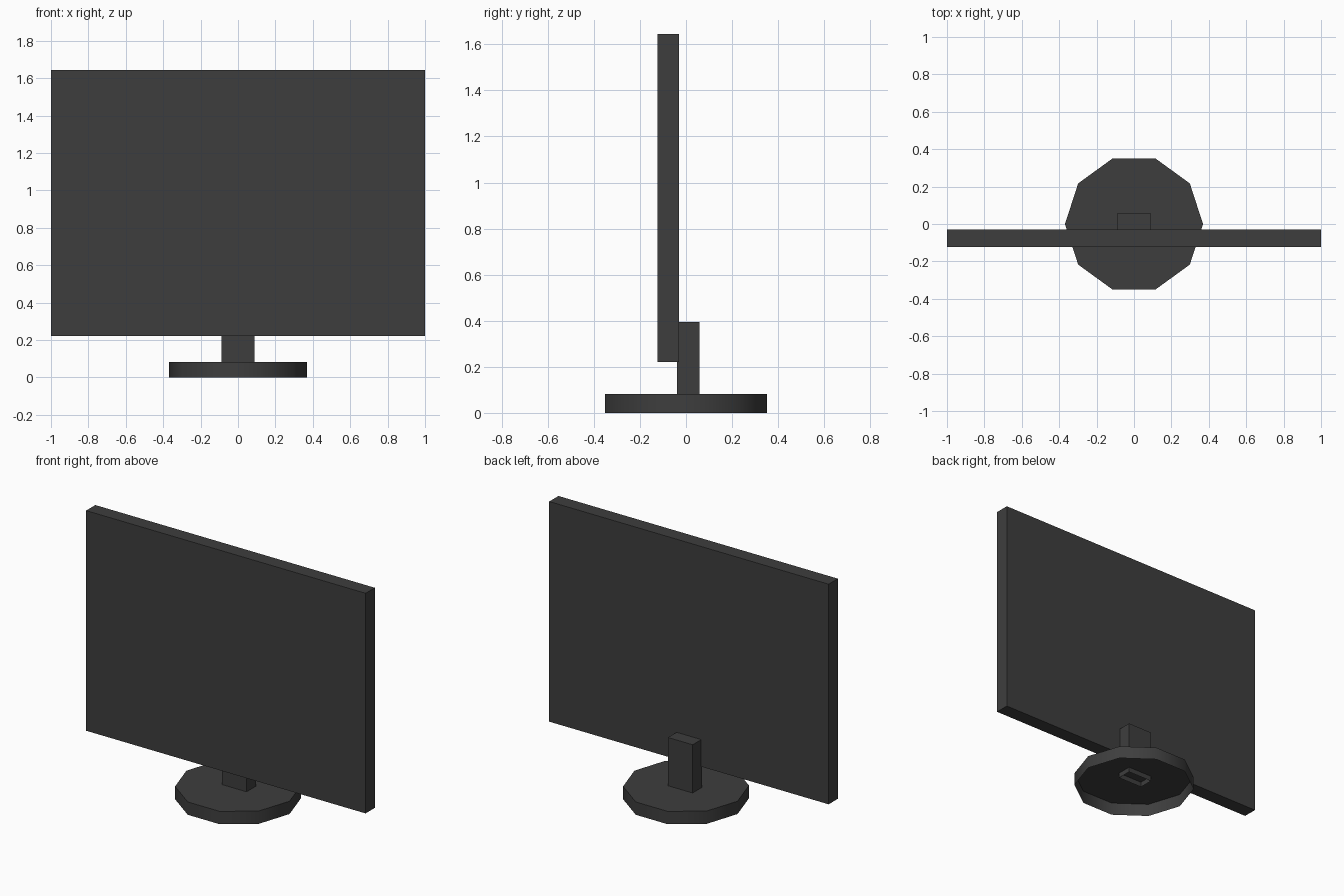
import bpy, bmesh, math

if "Cube" in bpy.data.objects:
    bpy.data.objects.remove(bpy.data.objects["Cube"])

# single dark grey plastic
grey = bpy.data.materials.new("dark_grey_plastic")
grey.diffuse_color = (0.048, 0.048, 0.048, 1.0)
grey.use_nodes = True
grey.node_tree.nodes["Principled BSDF"].inputs["Base Color"].default_value = grey.diffuse_color


def finish(name, bm, open_bottom):
    """Turn a bmesh into an object, optionally removing its underside."""
    bmesh.ops.recalc_face_normals(bm, faces=bm.faces)
    if open_bottom:
        under = [f for f in bm.faces if f.normal.z < -0.9]
        bmesh.ops.delete(bm, geom=under, context='FACES')
    mesh = bpy.data.meshes.new(name)
    bm.to_mesh(mesh)
    bm.free()
    mesh.materials.append(grey)
    obj = bpy.data.objects.new(name, mesh)
    bpy.context.collection.objects.link(obj)
    return obj


def prism(name, outline, z0, z1, open_bottom=False):
    """Extrude an xy outline from z0 up to z1."""
    bm = bmesh.new()
    face = bm.faces.new([bm.verts.new((x, y, z0)) for x, y in outline])
    ext = bmesh.ops.extrude_face_region(bm, geom=[face], use_keep_orig=True)
    for v in ext["geom"]:
        if isinstance(v, bmesh.types.BMVert):
            v.co.z = z1
    return finish(name, bm, open_bottom)


def rect(half_x, y0, y1):
    return [(-half_x, y0), (half_x, y0), (half_x, y1), (-half_x, y1)]


# ten-sided foot, hollow underneath
R = 0.369
decagon = [(R * math.cos(math.tau * i / 10), R * math.sin(math.tau * i / 10))
           for i in range(10)]
base = prism("base", decagon, 0.0, 0.083, open_bottom=True)
bpy.context.view_layer.objects.active = base
base.select_set(True)
bpy.ops.object.shade_smooth_by_angle(angle=math.radians(40))

# neck: open-ended box poking slightly through the foot
prism("neck", rect(0.088, -0.038, 0.058), 0.05, 0.395, open_bottom=True)

# screen panel
prism("screen", rect(1.0, -0.124, -0.03), 0.22, 1.644)
